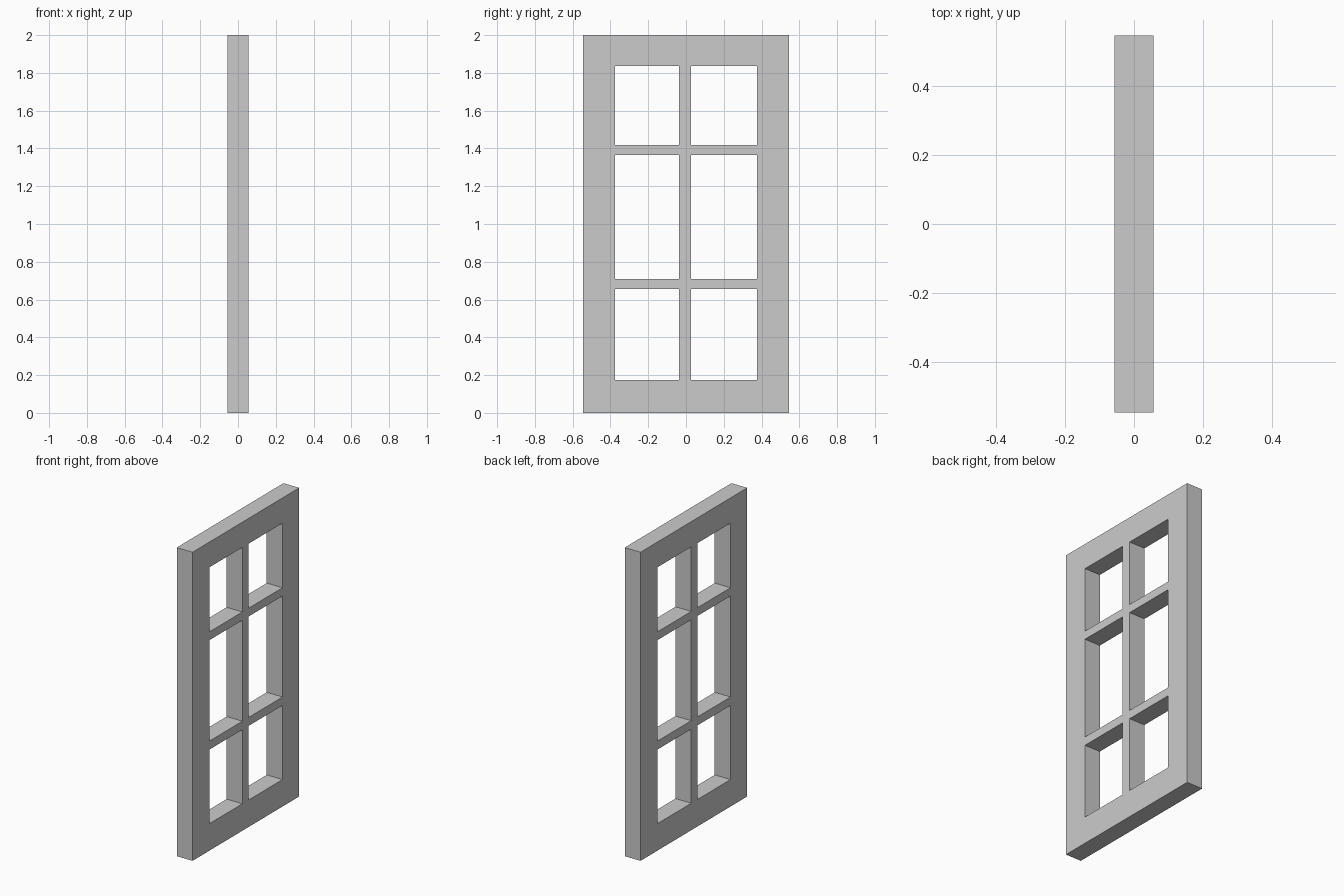
import bpy, bmesh

if "Cube" in bpy.data.objects:
    bpy.data.objects.remove(bpy.data.objects["Cube"])

# Grid lines of the frame: even intervals are solid bars, odd ones are openings
YS = [-0.546, -0.375, -0.036, 0.027, 0.375, 0.546]
ZS = [0.0, 0.175, 0.655, 0.71, 1.364, 1.418, 1.836, 2.0]
DEPTH = 0.113

bm = bmesh.new()
grid = [[bm.verts.new((-DEPTH / 2, y, z)) for z in ZS] for y in YS]

# Back face of the lattice, skipping the six openings
for i in range(len(YS) - 1):
    for j in range(len(ZS) - 1):
        if i % 2 and j % 2:
            continue
        bm.faces.new((grid[i][j], grid[i][j + 1], grid[i + 1][j + 1], grid[i + 1][j]))

# Extrude to full thickness
ext = bmesh.ops.extrude_face_region(bm, geom=bm.faces[:], use_keep_orig=True)
moved = [g for g in ext["geom"] if isinstance(g, bmesh.types.BMVert)]
bmesh.ops.translate(bm, verts=moved, vec=(DEPTH, 0, 0))
bmesh.ops.recalc_face_normals(bm, faces=bm.faces[:])

mesh = bpy.data.meshes.new("window_frame")
bm.to_mesh(mesh)
bm.free()
bpy.context.collection.objects.link(bpy.data.objects.new("window_frame", mesh))
